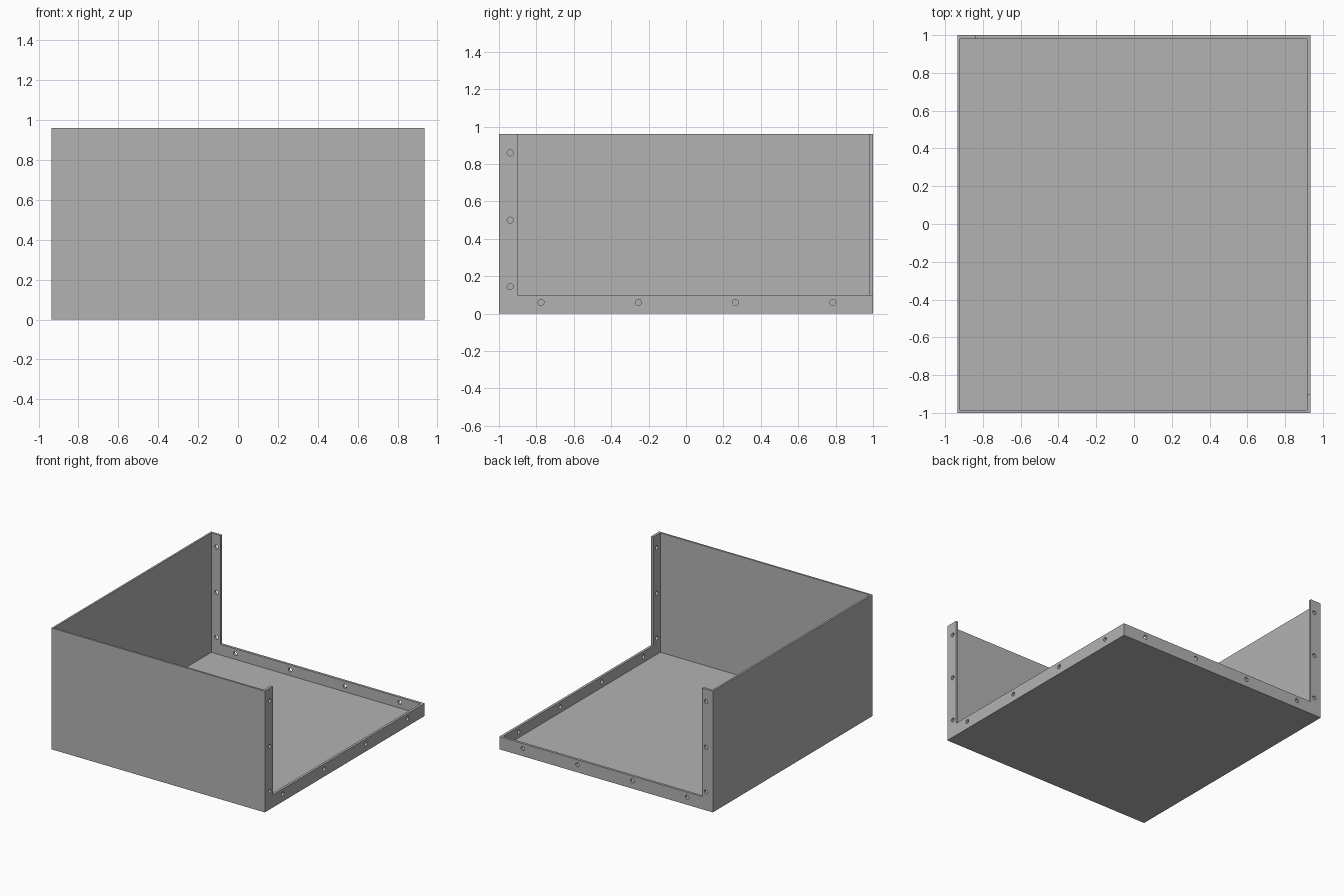
import bpy
import bmesh
from math import cos, sin, tau
from mathutils import Matrix, Vector

if "Cube" in bpy.data.objects:
    bpy.data.objects.remove(bpy.data.objects["Cube"])

X, Y, H = 0.935, 1.0, 0.96      # half width, half depth, height
SHEET, LIP = 0.015, 0.02        # panel and flange thickness
RIM = 0.1                       # visible flange width
HOLE_Z = (0.145, 0.5, 0.86)

grey = bpy.data.materials.new("sheet grey")
grey.use_nodes = True
colour = (0.45, 0.45, 0.45, 1)
grey.diffuse_color = colour
grey.node_tree.nodes["Principled BSDF"].inputs["Base Color"].default_value = colour


def box(name, low, high):
    bm = bmesh.new()
    bmesh.ops.create_cube(bm, size=1)
    low, high = Vector(low), Vector(high)
    for v in bm.verts:
        v.co = (low + high) / 2 + v.co * (high - low)
    mesh = bpy.data.meshes.new(name)
    bm.to_mesh(mesh)
    bm.free()
    mesh.materials.append(grey)
    bpy.context.collection.objects.link(bpy.data.objects.new(name, mesh))


def flange(name, start, end, corner_u, holes, matrix):
    """L-shaped strip with drilled holes; u runs along the edge, v is height."""
    curve = bpy.data.curves.new(name, "CURVE")
    curve.dimensions = "2D"
    curve.fill_mode = "BOTH"
    curve.extrude = LIP / 2

    def outline(points):
        spline = curve.splines.new("POLY")
        spline.points.add(len(points) - 1)
        for p, (u, v) in zip(spline.points, points):
            p.co = (u, v, 0, 1)
        spline.use_cyclic_u = True

    outline([(start, 0), (end, 0), (end, RIM), (corner_u, RIM),
             (corner_u, H), (start, H)])
    for u, v in holes:
        outline([(u + 0.016 * cos(tau * i / 24), v + 0.016 * sin(tau * i / 24))
                 for i in range(24)])

    # Turn the filled outline into a clean mesh
    temp = bpy.data.objects.new(name + "_outline", curve)
    bpy.context.collection.objects.link(temp)
    graph = bpy.context.evaluated_depsgraph_get()
    mesh = bpy.data.meshes.new_from_object(temp.evaluated_get(graph))
    bpy.data.objects.remove(temp)
    bm = bmesh.new()
    bm.from_mesh(mesh)
    bmesh.ops.remove_doubles(bm, verts=bm.verts, dist=0.0001)
    bm.transform(matrix)
    bmesh.ops.recalc_face_normals(bm, faces=bm.faces)
    bm.to_mesh(mesh)
    bm.free()
    mesh.name = name
    mesh.materials.clear()
    mesh.materials.append(grey)
    mesh.shade_flat()
    bpy.context.collection.objects.link(bpy.data.objects.new(name, mesh))


# Solid panels
box("front_wall", (-X, -Y, 0), (X, -Y + SHEET, H))
box("side_wall", (-X, -Y + SHEET, 0), (-X + SHEET, Y, H))
box("floor", (-X + SHEET, -Y + SHEET, 0), (X - LIP, Y - LIP, SHEET))

# Drilled flange round the open side: u maps to y
side_holes = [(-0.94, z) for z in HOLE_Z] + [(-0.775 + 0.52 * i, 0.06) for i in range(4)]
flange("side_flange", -Y + SHEET, Y - LIP, -Y + RIM, side_holes,
       Matrix(((0, 0, 1, X - LIP / 2), (1, 0, 0, 0), (0, 1, 0, 0), (0, 0, 0, 1))))

# Drilled flange round the open back: u maps to x
back_holes = [(-0.875, z) for z in HOLE_Z] + [(-0.71 + 0.48 * i, 0.06) for i in range(4)]
flange("back_flange", -X + SHEET, X, -X + RIM - 0.005, back_holes,
       Matrix(((1, 0, 0, 0), (0, 0, 1, Y - LIP / 2), (0, 1, 0, 0), (0, 0, 0, 1))))
